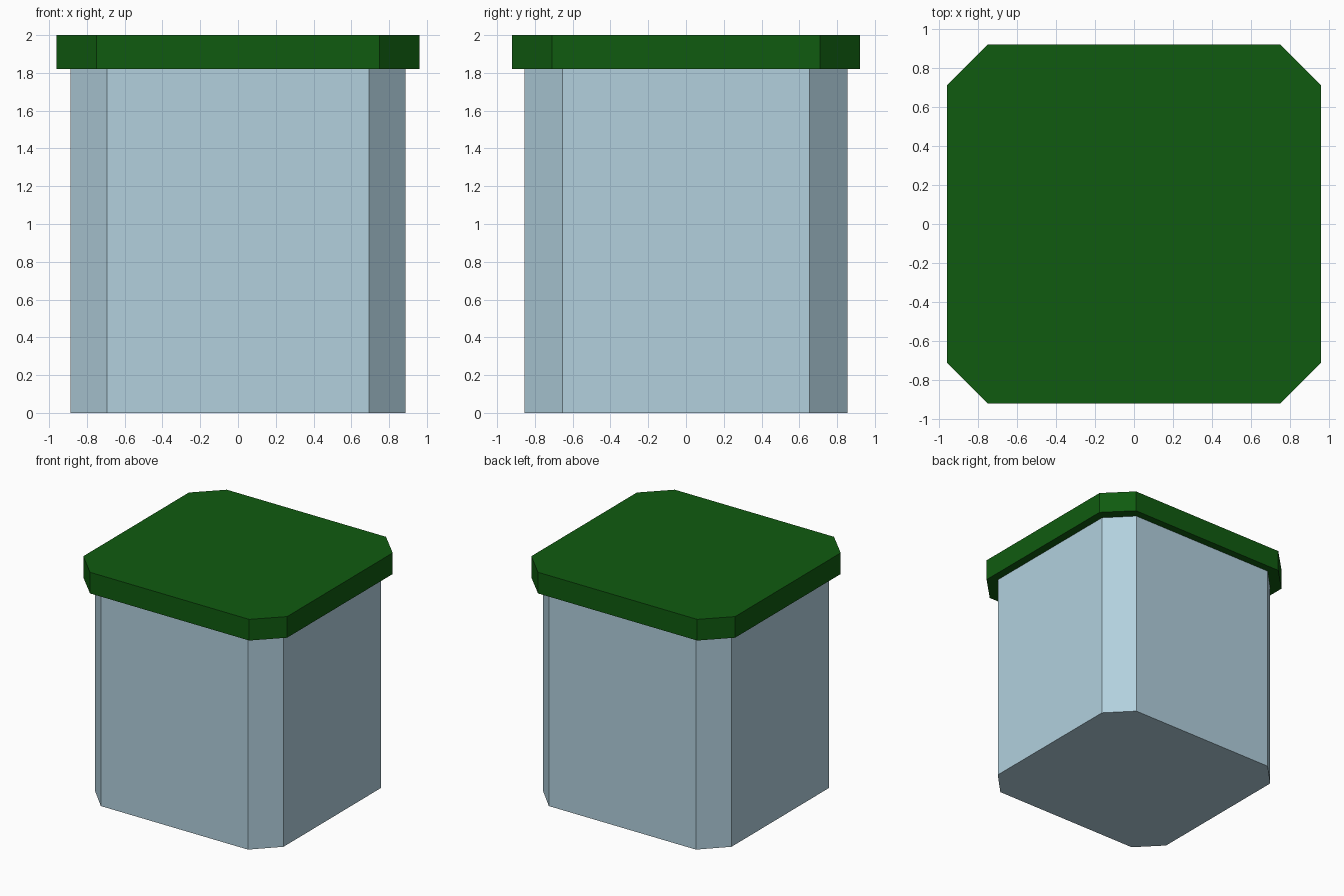
import bpy, bmesh

if "Cube" in bpy.data.objects:
    bpy.data.objects.remove(bpy.data.objects["Cube"])


def material(name, rgb):
    m = bpy.data.materials.new(name)
    m.diffuse_color = (*rgb, 1.0)
    m.use_nodes = True
    m.node_tree.nodes["Principled BSDF"].inputs["Base Color"].default_value = m.diffuse_color
    return m


def chamfered_block(name, hx, hy, cut_x, cut_y, z0, z1, mat):
    """Upright prism: a rectangle with its four corners cut off."""
    ix, iy = hx - cut_x, hy - cut_y
    outline = [(ix, -hy), (hx, -iy), (hx, iy), (ix, hy),
               (-ix, hy), (-hx, iy), (-hx, -iy), (-ix, -hy)]
    bm = bmesh.new()
    base = bm.faces.new([bm.verts.new((x, y, z0)) for x, y in outline])
    top = bmesh.ops.extrude_face_region(bm, geom=[base], use_keep_orig=True)
    verts = [g for g in top["geom"] if isinstance(g, bmesh.types.BMVert)]
    bmesh.ops.translate(bm, verts=verts, vec=(0, 0, z1 - z0))
    bmesh.ops.recalc_face_normals(bm, faces=bm.faces)
    mesh = bpy.data.meshes.new(name)
    bm.to_mesh(mesh)
    bm.free()
    mesh.materials.append(mat)
    obj = bpy.data.objects.new(name, mesh)
    bpy.context.collection.objects.link(obj)
    return obj


pale_blue = material("pale blue", (0.445, 0.631, 0.73))
dark_green = material("dark green", (0.005, 0.105, 0.005))

# Container body
chamfered_block("jar_body", 0.888, 0.855, 0.195, 0.2, 0.0, 1.82, pale_blue)
# Overhanging lid
chamfered_block("lid", 0.96, 0.92, 0.21, 0.21, 1.82, 2.0, dark_green)
